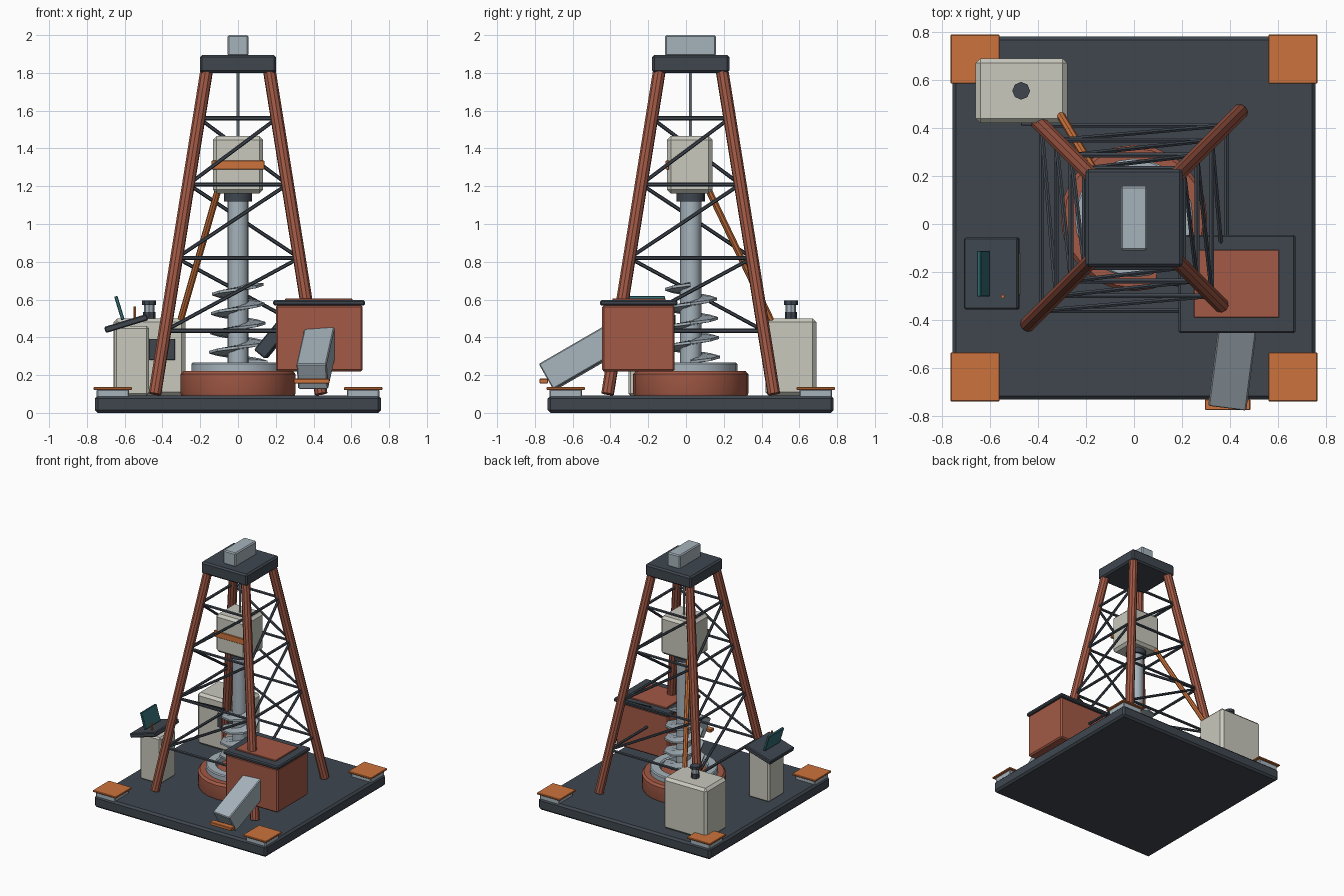
import bpy, bmesh, math
from mathutils import Vector, Matrix

if "Cube" in bpy.data.objects:
    bpy.data.objects.remove(bpy.data.objects["Cube"])

CY = 0.025  # mast axis in y


def mat(name, r, g, b):
    m = bpy.data.materials.new(name)
    m.diffuse_color = (r, g, b, 1)
    m.use_nodes = True
    m.node_tree.nodes["Principled BSDF"].inputs["Base Color"].default_value = m.diffuse_color
    return m


DARK = mat("dark_steel", 0.05, 0.062, 0.078)
RED = mat("rust_red", 0.36, 0.1, 0.06)
ORANGE = mat("orange", 0.6, 0.17, 0.045)
CREAM = mat("cream", 0.58, 0.58, 0.51)
STEEL = mat("pale_steel", 0.38, 0.45, 0.5)
TEAL = mat("teal", 0.03, 0.14, 0.16)


def finish(name, bm, m, matrix=None, bevel=0, smooth=False):
    bmesh.ops.recalc_face_normals(bm, faces=bm.faces)
    me = bpy.data.meshes.new(name)
    bm.to_mesh(me)
    bm.free()
    ob = bpy.data.objects.new(name, me)
    bpy.context.collection.objects.link(ob)
    me.materials.append(m)
    if matrix:
        ob.matrix_world = matrix
    if bevel:
        b = ob.modifiers.new("bevel", 'BEVEL')
        b.width, b.segments = bevel, 1
    if smooth:
        bpy.ops.object.select_all(action='DESELECT')
        ob.select_set(True)
        bpy.context.view_layer.objects.active = ob
        bpy.ops.object.shade_smooth_by_angle(angle=math.radians(35))
    return ob


def block(name, size, matrix, m, bevel=0.006):
    bm = bmesh.new()
    bmesh.ops.create_cube(bm, size=1)
    bmesh.ops.scale(bm, vec=size, verts=bm.verts)
    return finish(name, bm, m, matrix, bevel)


def box(name, x, y, z, m, bevel=0.006):
    """Box from (min, max) ranges."""
    size = [r[1] - r[0] for r in (x, y, z)]
    mid = Vector([(r[0] + r[1]) / 2 for r in (x, y, z)])
    return block(name, size, Matrix.Translation(mid), m, bevel)


def along(a, b):
    a, b = Vector(a), Vector(b)
    rot = (b - a).to_track_quat('Z', 'Y').to_matrix().to_4x4()
    return Matrix.Translation((a + b) / 2) @ rot, (b - a).length


def rod(name, a, b, r, m, sides=8, smooth=False):
    matrix, length = along(a, b)
    bm = bmesh.new()
    bmesh.ops.create_cone(bm, cap_ends=True, segments=sides, radius1=r, radius2=r, depth=length)
    return finish(name, bm, m, matrix, 0, smooth)


def beam(name, a, b, w, h, m, bevel=0.006):
    matrix, length = along(a, b)
    return block(name, (w, h, length), matrix, m, bevel)


def lathe(name, profile, m, sides=24):
    """Closed (r, z) loop spun around the mast axis."""
    bm = bmesh.new()
    vs = [bm.verts.new((r, 0, z)) for r, z in profile]
    es = [bm.edges.new((vs[i], vs[(i + 1) % len(vs)])) for i in range(len(vs))]
    bmesh.ops.spin(bm, geom=vs + es, cent=(0, 0, 0), axis=(0, 0, 1),
                   angle=math.tau, steps=sides, use_duplicate=False)
    bmesh.ops.remove_doubles(bm, verts=bm.verts, dist=1e-5)
    return finish(name, bm, m, Matrix.Translation((0, CY, 0)), 0, True)


# base deck with corner pads
box("base_deck", (-0.757, 0.757), (CY - 0.757, CY + 0.757), (0, 0.092), DARK, 0.015)
for sx in (-1, 1):
    for sy in (-1, 1):
        cx, cy = sx * 0.662, CY + sy * 0.662
        box("corner_block", (cx - 0.086, cx + 0.086), (cy - 0.086, cy + 0.086), (0.05, 0.125), STEEL)
        box("corner_pad", (cx - 0.102, cx + 0.102), (cy - 0.102, cy + 0.102), (0.122, 0.136), ORANGE, 0.003)

# derrick legs and bracing
CORNERS = [(-1, -1), (1, -1), (1, 1), (-1, 1)]


def leg_point(i, z):
    d = 0.44 + (0.168 - 0.44) * (z - 0.1) / 1.7
    sx, sy = CORNERS[i % 4]
    return (sx * d, CY + sy * d, z)


LEVELS = [0.435, 0.82, 1.21, 1.56]
for i in range(4):
    rod("mast_leg", leg_point(i, 0.1), leg_point(i, 1.81), 0.034, RED, 10)
    for k, z in enumerate(LEVELS):
        rod("cross_bar", leg_point(i, z), leg_point(i + 1, z), 0.011, DARK, 6)
        if k < 3:
            rod("diagonal_brace", leg_point(i, z), leg_point(i + 1, LEVELS[k + 1]), 0.01, DARK, 6)

# crown, winch and cable
box("crown_block", (-0.202, 0.202), (CY - 0.204, CY + 0.204), (1.8, 1.895), DARK, 0.012)
box("crown_winch", (-0.055, 0.055), (-0.11, 0.158), (1.89, 2.0), STEEL, 0.008)
rod("hoist_cable", (0, CY, 1.45), (0, CY, 1.82), 0.008, STEEL)

# drill head and pipe
box("drill_head", (-0.133, 0.133), (-0.1, 0.14), (1.162, 1.466), CREAM, 0.02)
box("drill_head_band", (-0.14, 0.14), (-0.108, -0.09), (1.288, 1.336), ORANGE, 0.003)
rod("drill_collar", (0, CY, 1.12), (0, CY, 1.17), 0.075, DARK, 16, True)
rod("drill_pipe", (0, CY, 0.22), (0, CY, 1.13), 0.056, STEEL, 16, True)

# auger flight: a stepped helical strip
bm = bmesh.new()
TURNS, STEPS = 4, 8
prev = None
for s in range(TURNS * STEPS + 1):
    a = s * math.tau / STEPS
    z = 0.27 + 0.41 * s / (TURNS * STEPS)
    R = 0.155 - 0.02 * s / (TURNS * STEPS)
    c, sn = math.cos(a), math.sin(a)
    ring = [bm.verts.new((r * c, r * sn, z + dz))
            for r, dz in ((0.045, -0.012), (R, -0.007), (R, 0.007), (0.045, 0.012))]
    if prev:
        for j in range(4):
            bm.faces.new((prev[j], prev[(j + 1) % 4], ring[(j + 1) % 4], ring[j]))
    else:
        bm.faces.new(ring)
    prev = ring
bm.faces.new(prev)
finish("auger_flight", bm, STEEL, Matrix.Translation((0, CY, 0)))

# rotary table around the borehole
lathe("rotary_table", [(0.06, 0.09), (0.3, 0.09), (0.305, 0.105), (0.305, 0.205), (0.29, 0.222), (0.06, 0.222)], RED)
lathe("rotary_ring", [(0.17, 0.2), (0.247, 0.2), (0.247, 0.258), (0.24, 0.266), (0.18, 0.266), (0.17, 0.258)], STEEL)

# spoil hopper, feed and chute
box("hopper_body", (0.2, 0.66), (-0.445, -0.06), (0.22, 0.57), RED, 0.01)
box("hopper_rim", (0.186, 0.672), (-0.455, -0.045), (0.568, 0.597), DARK, 0.008)
box("hopper_hatch", (0.25, 0.605), (-0.39, -0.108), (0.59, 0.606), RED, 0.003)
beam("hopper_feed", (0.12, -0.2, 0.31), (0.25, -0.22, 0.47), 0.1, 0.075, DARK)
beam("discharge_chute", (0.393, -0.732, 0.192), (0.437, -0.39, 0.39), 0.16, 0.155, STEEL)
box("chute_lip", (0.295, 0.485), (-0.775, -0.73), (0.156, 0.181), ORANGE, 0.003)

# power unit with exhaust and hose
box("power_unit", (-0.66, -0.278), (0.42, 0.69), (0.09, 0.5), CREAM, 0.02)
box("power_unit_grille", (-0.47, -0.333), (0.41, 0.43), (0.28, 0.392), DARK, 0.002)
EX = (-0.47, 0.555)
rod("exhaust_base", (*EX, 0.49), (*EX, 0.535), 0.032, DARK, 8)
rod("exhaust_stack", (*EX, 0.53), (*EX, 0.58), 0.027, STEEL, 8)
rod("exhaust_cap", (*EX, 0.572), (*EX, 0.594), 0.037, DARK, 8)
rod("power_hose", (-0.31, 0.46, 0.47), (-0.1, 0.11, 1.2), 0.018, ORANGE, 8, True)

# control console
box("console_pedestal", (-0.655, -0.472), (-0.305, -0.11), (0.09, 0.46), CREAM, 0.012)


def tilted(x, y, z, deg):
    return Matrix.Translation((x, y, z)) @ Matrix.Rotation(math.radians(deg), 4, 'Y')


block("console_panel", (0.235, 0.3, 0.034), tilted(-0.592, -0.206, 0.473, -17), DARK)
block("console_screen", (0.018, 0.19, 0.13), tilted(-0.628, -0.207, 0.555, -17), TEAL, 0.003)
rod("console_lever", (-0.547, -0.302, 0.48), (-0.547, -0.302, 0.562), 0.008, ORANGE, 6)
